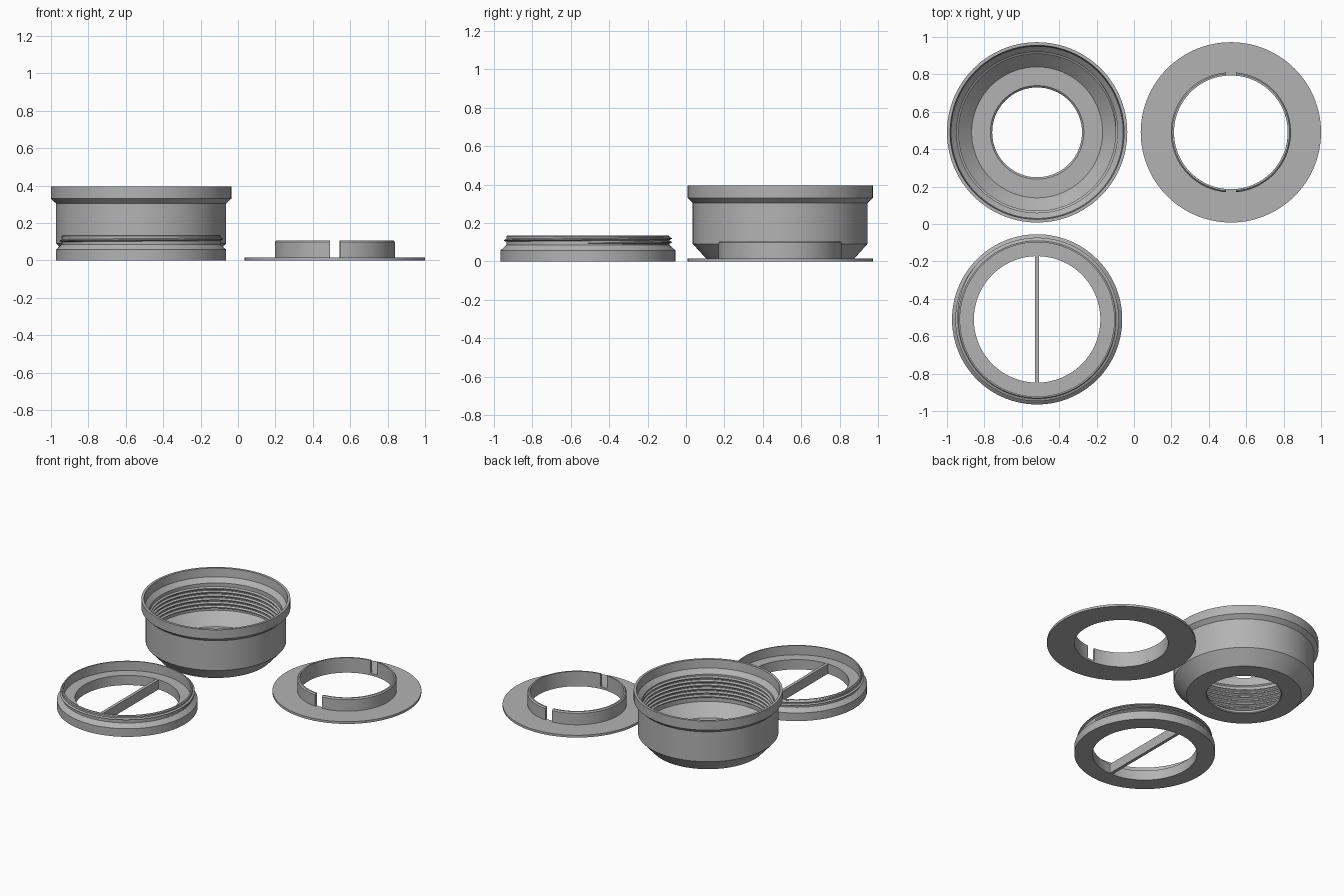
import bpy, bmesh
from math import sin, cos, pi, tau, radians

cube = bpy.data.objects.get("Cube")
if cube:
    bpy.data.objects.remove(cube, do_unlink=True)

grey = bpy.data.materials.new("plain grey")
grey.use_nodes = True
grey.diffuse_color = (0.45, 0.45, 0.45, 1)
grey.node_tree.nodes["Principled BSDF"].inputs["Base Color"].default_value = grey.diffuse_color

SEGMENTS = 120


def finish(bm, name, centre):
    bmesh.ops.recalc_face_normals(bm, faces=bm.faces[:])
    mesh = bpy.data.meshes.new(name)
    bm.to_mesh(mesh)
    bm.free()
    obj = bpy.data.objects.new(name, mesh)
    obj.location = (centre[0], centre[1], 0)
    mesh.materials.append(grey)
    bpy.context.collection.objects.link(obj)
    bpy.ops.object.select_all(action="DESELECT")
    bpy.context.view_layer.objects.active = obj
    obj.select_set(True)
    bpy.ops.object.shade_smooth_by_angle(angle=radians(25))
    return obj


def skin(bm, rings, closed):
    """Bridge matching closed sections; cap the ends when the sweep is open."""
    count = len(rings[0])
    pairs = list(zip(rings, rings[1:]))
    if closed:
        pairs.append((rings[-1], rings[0]))
    for a, b in pairs:
        for i in range(count):
            j = (i + 1) % count
            bm.faces.new((a[i], a[j], b[j], b[i]))
    if not closed:
        bm.faces.new(rings[0])
        bm.faces.new(rings[-1])


def lathe(name, centre, profile, start=0.0, sweep=tau):
    """Turn a closed (radius, height) profile fully or through an arc."""
    bm = bmesh.new()
    closed = sweep >= tau
    steps = max(8, round(SEGMENTS * sweep / tau))
    rings = []
    for k in range(steps if closed else steps + 1):
        a = start + sweep * k / steps
        rings.append([bm.verts.new((r * cos(a), r * sin(a), z)) for r, z in profile])
    skin(bm, rings, closed)
    return finish(bm, name, centre)


def thread(name, centre, root, crest, z0, z1, pitch):
    """Helical ridge whose height fades in and out at both ends."""
    bm = bmesh.new()
    steps = round(SEGMENTS * (z1 - z0) / pitch)
    sunk = root - 0.2 * (crest - root)
    rings = []
    for k in range(steps + 1):
        a = tau * k / SEGMENTS
        z = z0 + (z1 - z0) * k / steps
        fade = min(1, (k + 1) / 15, (steps - k + 1) / 15)
        tip = root + (crest - root) * fade
        half = 0.42 * pitch * fade
        section = [(sunk, z - half), (tip, z - half * 0.2),
                   (tip, z + half * 0.2), (sunk, z + half)]
        rings.append([bm.verts.new((r * cos(a), r * sin(a), h)) for r, h in section])
    skin(bm, rings, False)
    return finish(bm, name, centre)


# Housing: cup with a flared rim, tapered base and a central opening
housing = (-0.518, 0.49)
lathe("housing", housing, [
    (0.245, 0), (0.372, 0), (0.455, 0.092), (0.455, 0.305), (0.482, 0.33),
    (0.482, 0.395), (0.465, 0.395), (0.46, 0.335), (0.43, 0.305),
    (0.43, 0.11), (0.35, 0.03), (0.25, 0.03), (0.24, 0.02), (0.24, 0.005)])
thread("housing_thread", housing, 0.43, 0.419, 0.125, 0.29, 0.027)

# Threaded ring: stepped collar with an inner ledge
collar = (-0.518, -0.51)
lathe("threaded_ring", collar, [
    (0.338, 0), (0.455, 0), (0.455, 0.058), (0.425, 0.085), (0.425, 0.13),
    (0.42, 0.136), (0.412, 0.136), (0.412, 0.07), (0.338, 0.07)])
thread("ring_thread", collar, 0.425, 0.437, 0.095, 0.125, 0.02)

# Grip bar across the ring opening
bm = bmesh.new()
bmesh.ops.create_cube(bm, size=1)
for v in bm.verts:
    v.co = (v.co.x * 0.022, v.co.y * 0.68, v.co.z * 0.068 + 0.035)
finish(bm, "grip_bar", collar)

# Flange: thin washer with two upright collar halves split by slots
flange = (0.518, 0.49)
lathe("flange_plate", flange, [(0.304, 0), (0.482, 0), (0.482, 0.016), (0.304, 0.016)])
gap = 0.085
for side, start in (("left", -pi / 2), ("right", pi / 2)):
    lathe("flange_collar_" + side, flange, [
        (0.304, 0.014), (0.321, 0.014), (0.321, 0.098), (0.314, 0.107), (0.304, 0.107)],
        start + gap, pi - 2 * gap)
